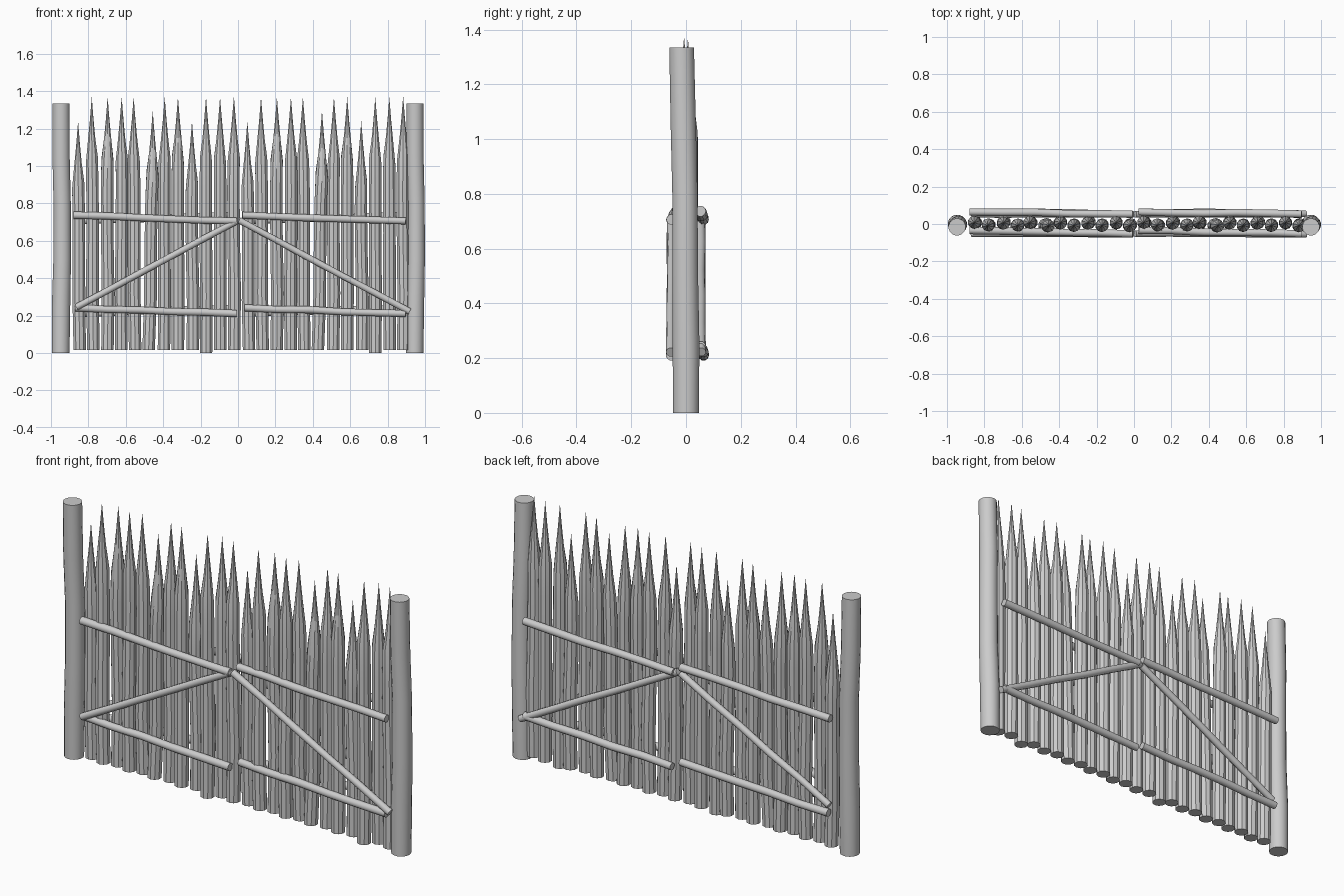
import bpy, bmesh, math, random
from mathutils import Vector

if "Cube" in bpy.data.objects:
    bpy.data.objects.remove(bpy.data.objects["Cube"])

random.seed(4)


def tube(name, rings, sides, tip=None, tilt=None, angle=40):
    """Loft rings of (centre, radius); optional sharp tip and slanted shoulder ring."""
    bm = bmesh.new()
    axis = (Vector(rings[-1][0]) - Vector(rings[0][0])).normalized()
    if axis.z > 0.9:
        u, v = Vector((1, 0, 0)), Vector((0, 1, 0))
    else:
        u = axis.cross(Vector((0, 1, 0))).normalized()
        v = axis.cross(u)
    loops = []
    for i, (c, r) in enumerate(rings):
        loop = []
        for k in range(sides):
            a = 2 * math.pi * (k + 0.5) / sides
            p = Vector(c) + (u * math.cos(a) + v * math.sin(a)) * r
            if tilt and i == tilt[0]:
                p.z += tilt[1] * math.cos(a - tilt[2])
            loop.append(bm.verts.new(p))
        loops.append(loop)
    for a, b in zip(loops, loops[1:]):
        for k in range(sides):
            n = (k + 1) % sides
            bm.faces.new((a[k], a[n], b[n], b[k]))
    bm.faces.new(loops[0])
    if tip:
        t = bm.verts.new(tip)
        for k in range(sides):
            bm.faces.new((loops[-1][k], loops[-1][(k + 1) % sides], t))
    else:
        bm.faces.new(loops[-1])
    bmesh.ops.recalc_face_normals(bm, faces=bm.faces)
    me = bpy.data.meshes.new(name)
    bm.to_mesh(me)
    bm.free()
    ob = bpy.data.objects.new(name, me)
    bpy.context.collection.objects.link(ob)
    bpy.ops.object.select_all(action='DESELECT')
    ob.select_set(True)
    bpy.context.view_layer.objects.active = ob
    bpy.ops.object.shade_smooth_by_angle(angle=math.radians(angle))
    return ob


def pole(name, start, end, r=0.02, wobble=0.003):
    """Slightly crooked round pole between two points."""
    a, b = Vector(start), Vector(end)
    rings = []
    for i in range(6):
        c = a.lerp(b, i / 5)
        if 0 < i < 5:
            c += Vector((0, random.uniform(-wobble, wobble), random.uniform(-wobble, wobble)))
        rings.append((c, r * random.uniform(0.95, 1.03)))
    return tube(name, rings, 10)


# Gate posts
for side, name in ((-1, "left_post"), (1, "right_post")):
    x = 0.946 * side
    tube(name, [((x - 0.002, 0, 0), 0.048), ((x, 0, 0.25), 0.05),
                ((x + 0.006, -0.003, 0.5), 0.048), ((x + 0.006, -0.004, 0.8), 0.047),
                ((x, -0.010, 1.05), 0.047), ((x, -0.016, 1.335), 0.046)], 16)

# Stakes of one leaf: foot x, tip x, tip height
STAKES = [(-.846, -.855, 1.24), (-.773, -.782, 1.37), (-.698, -.697, 1.37),
          (-.623, -.622, 1.37), (-.550, -.558, 1.37), (-.478, -.456, 1.295),
          (-.396, -.392, 1.37), (-.321, -.321, 1.37), (-.241, -.246, 1.24),
          (-.171, -.171, 1.37), (-.094, -.096, 1.37), (-.021, -.022, 1.375)]
SHIFT = 0.905
for n, (fx, tx, h) in enumerate(STAKES):
    foot = 0.0 if n == 9 else 0.017
    sh = h - 0.345
    y = 0.007 * (-1) ** n
    bow = random.uniform(-0.004, 0.004)
    rings = []
    for t, r in ((0, .035), (.3, .036), (.62, .035), (.85, .035), (1, .034)):
        c = (fx + (tx - fx) * t + bow * math.sin(t * 6), y + bow * math.sin(t * 5), foot + (sh - foot) * t)
        rings.append((c, r))
    # sharpened end
    rings.append(((tx, y, sh + 0.12), 0.0205))
    rings.append(((tx, y, sh + 0.22), 0.0105))
    tilt = (4, random.uniform(0.02, 0.04), random.uniform(-math.pi, math.pi))
    ob = tube(f"left_stake_{n + 1}", rings, 10, (tx, y, h), tilt, 25)
    twin = ob.copy()
    twin.name = f"right_stake_{n + 1}"
    twin.location.x = SHIFT
    bpy.context.collection.objects.link(twin)

# Horizontal rails on both faces of both leaves
for leaf, dx in (("left", 0), ("right", SHIFT)):
    for level, drop, x0 in (("upper", 0, -.88), ("lower", -.495, -.87)):
        pole(f"{leaf}_front_{level}_rail", (x0 + dx, -.034, .737 + drop), (-.008 + dx, -.053, .706 + drop))
        pole(f"{leaf}_back_{level}_rail", (x0 + dx, .064, .706 + drop), (-.008 + dx, .053, .737 + drop))

# Diagonal braces on both faces, rising to the middle
for face, s in (("front", -1), ("back", 1)):
    pole(f"left_{face}_brace", (-.865, .052 * s, .245), (-.006, .052 * s, .705), 0.018, 0.002)
    pole(f"right_{face}_brace", (.006, .052 * s, .710), (.918, .055 * s, .222), 0.018, 0.002)
